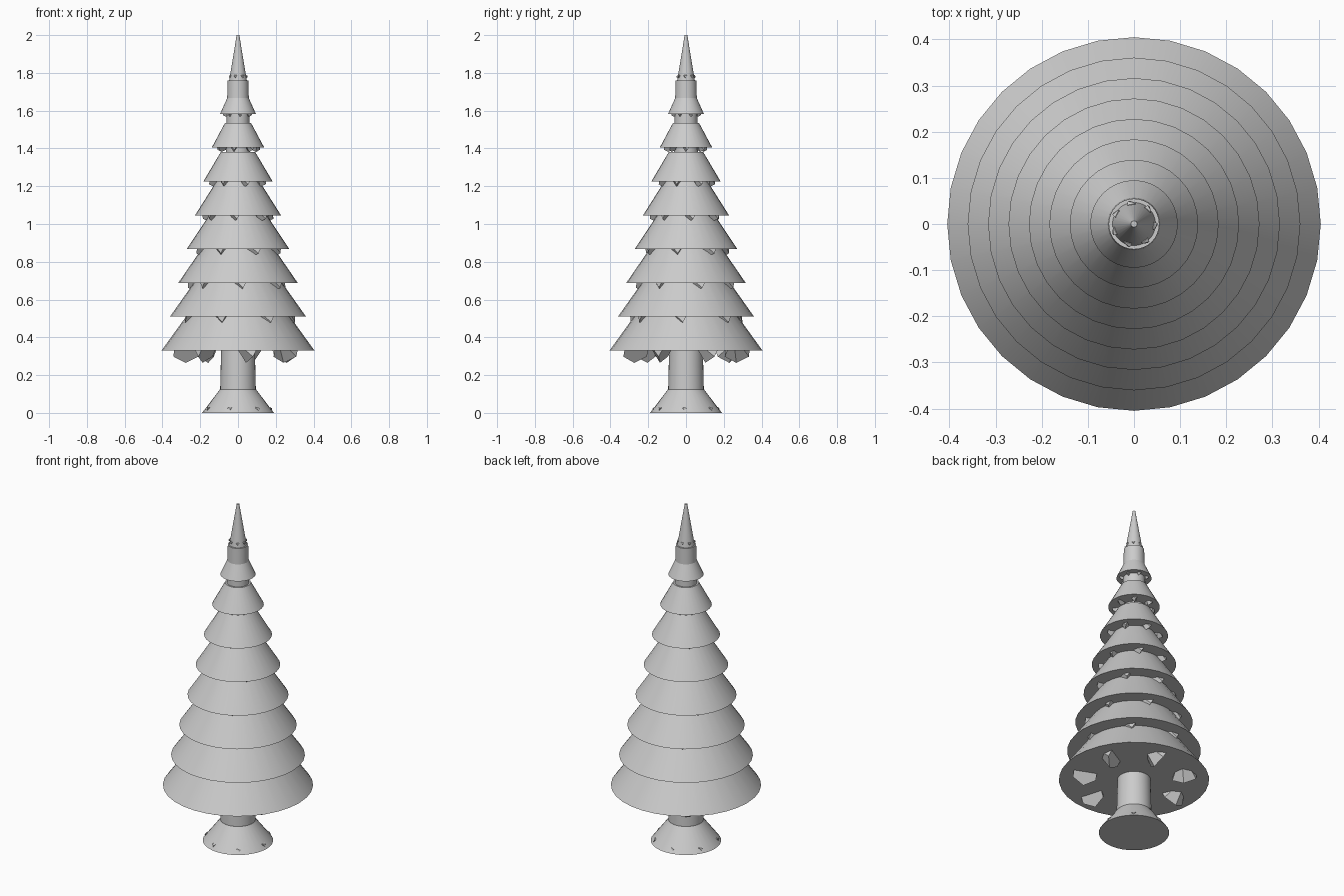
import bpy, bmesh, math
from mathutils import Matrix, Vector

if "Cube" in bpy.data.objects:
    bpy.data.objects.remove(bpy.data.objects["Cube"], do_unlink=True)

grey = bpy.data.materials.new("plain_grey")
grey.use_nodes = True
grey.diffuse_color = (0.6, 0.6, 0.6, 1)
grey.node_tree.nodes["Principled BSDF"].inputs["Base Color"].default_value = (0.6, 0.6, 0.6, 1)


def finish(name, bm, smooth):
    mesh = bpy.data.meshes.new(name)
    bm.to_mesh(mesh)
    bm.free()
    mesh.materials.append(grey)
    obj = bpy.data.objects.new(name, mesh)
    bpy.context.collection.objects.link(obj)
    if smooth:
        bpy.ops.object.select_all(action="DESELECT")
        obj.select_set(True)
        bpy.context.view_layer.objects.active = obj
        bpy.ops.object.shade_smooth_by_angle(angle=math.radians(35))
    return obj


def frustum(name, z0, z1, r0, r1):
    bm = bmesh.new()
    bmesh.ops.create_cone(bm, cap_ends=True, segments=32, radius1=r0, radius2=r1,
                          depth=z1 - z0, matrix=Matrix.Translation((0, 0, (z0 + z1) / 2)))
    return finish(name, bm, True)


def clump_ring(name, ring, z, size, start, tilt=30):
    """Seven six-sided cones lying along the ring, wide ends swirling down."""
    bm = bmesh.new()
    for k in range(7):
        a = math.radians(start) + k * math.tau / 7
        t = math.radians(tilt)
        tip = Vector((math.sin(a) * math.cos(t), -math.cos(a) * math.cos(t), math.sin(t)))
        spot = Vector((math.cos(a) * ring, math.sin(a) * ring, z))
        turn = tip.to_track_quat("Z", "Y").to_matrix().to_4x4()
        place = Matrix.Translation(spot + tip * size * 0.75) @ turn
        bmesh.ops.create_cone(bm, cap_ends=True, segments=6, radius1=size,
                              radius2=size * 0.25, depth=size * 1.5, matrix=place)
    return finish(name, bm, False)


# Flared foot and tapering trunk
frustum("foot", 0, 0.125, 0.19, 0.095)
clump_ring("foot_knobs", 0.17, 0.018, 0.013, 0)
frustum("trunk", 0.1, 1.76, 0.095, 0.055)

# Eight shrinking skirts of foliage with clumps beneath
for i in range(8):
    radius = 0.405 - 0.0443 * i
    z = 0.33 + 0.179 * i
    height = 0.28 - 0.025 * i
    frustum(f"foliage_tier_{i + 1}", z, z + height, radius, radius * 0.5)
    clump_ring(f"foliage_clumps_{i + 1}", radius * 0.68, z, radius * 0.185, -22 + 22 * (i % 7))

# Pointed top with a ring of knobs
frustum("spire", 1.74, 2.0, 0.05, 0.007)
clump_ring("spire_knobs", 0.043, 1.78, 0.009, 0)
